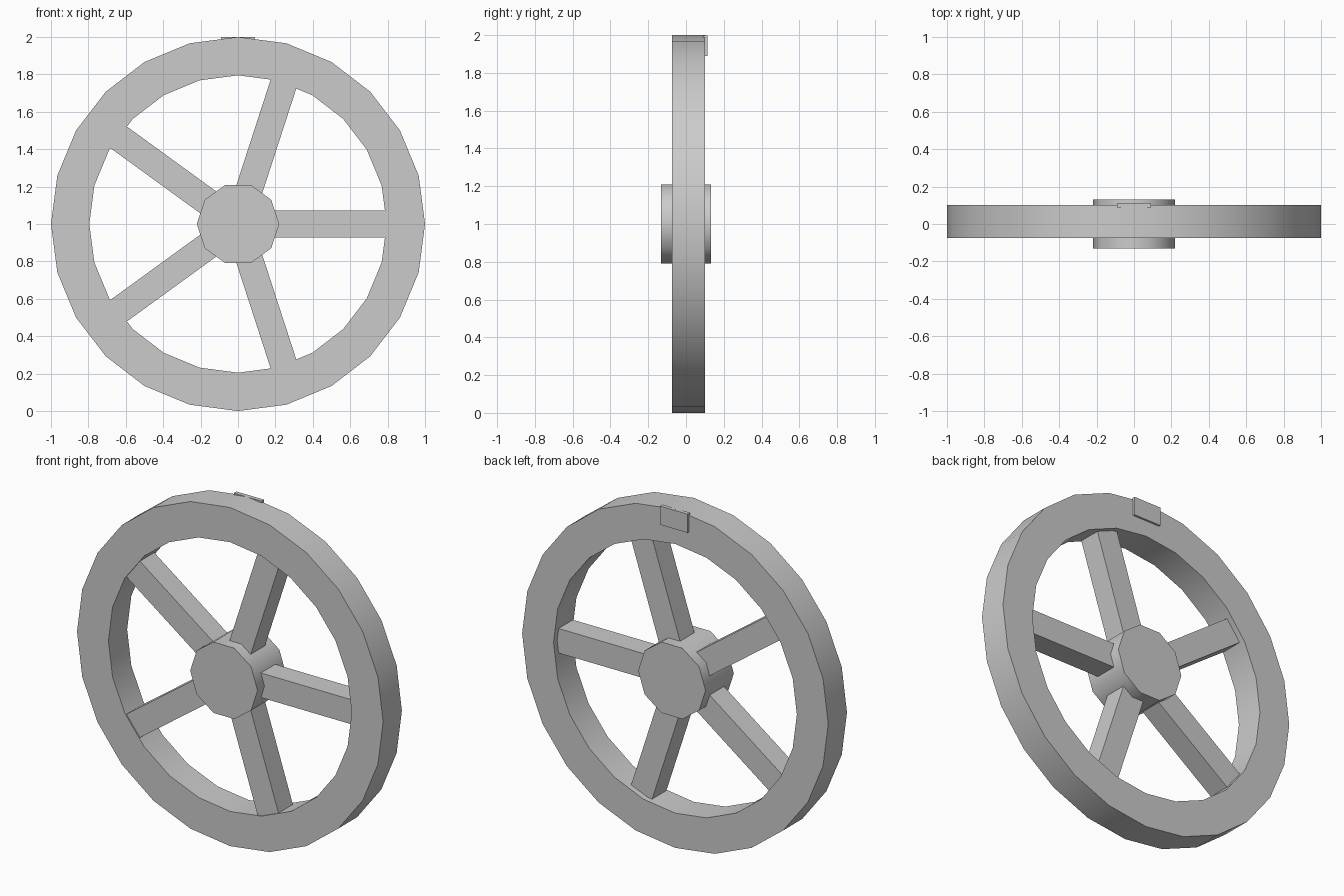
import bpy
import bmesh
from math import cos, sin, pi, radians
from mathutils import Matrix, Vector

cube = bpy.data.objects.get("Cube")
if cube:
    bpy.data.objects.remove(cube, do_unlink=True)

# One plain grey for the whole wheel
grey = bpy.data.materials.new("plain_grey")
grey.use_nodes = True
grey.diffuse_color = (0.6, 0.6, 0.6, 1)
grey.node_tree.nodes["Principled BSDF"].inputs["Base Color"].default_value = grey.diffuse_color

CENTRE = Vector((0, 0, 1))


def finish(name, bm, smooth_angle=None):
    bmesh.ops.recalc_face_normals(bm, faces=bm.faces)
    mesh = bpy.data.meshes.new(name)
    bm.to_mesh(mesh)
    bm.free()
    mesh.materials.append(grey)
    obj = bpy.data.objects.new(name, mesh)
    bpy.context.collection.objects.link(obj)
    if smooth_angle:
        bpy.ops.object.select_all(action="DESELECT")
        obj.select_set(True)
        bpy.context.view_layer.objects.active = obj
        bpy.ops.object.shade_smooth_by_angle(angle=radians(smooth_angle))
    return obj


def lathe(name, profile, sides, smooth_angle, closed):
    """Turn (radius, y) points about the wheel's axle."""
    bm = bmesh.new()
    rings = []
    for i in range(sides):
        a = 2 * pi * i / sides
        rings.append([bm.verts.new(CENTRE + Vector((r * cos(a), y, r * sin(a))))
                      for r, y in profile])
    n = len(profile)
    for i, ring in enumerate(rings):
        after = rings[(i + 1) % sides]
        for k in range(n if closed else n - 1):
            j = (k + 1) % n
            bm.faces.new((ring[k], after[k], after[j], ring[j]))
    if not closed:
        for k in (0, n - 1):
            bm.faces.new([ring[k] for ring in rings])
    return finish(name, bm, smooth_angle)


def box(name, size, matrix):
    bm = bmesh.new()
    bmesh.ops.create_cube(bm, size=1, matrix=matrix @ Matrix.Diagonal((*size, 1)))
    return finish(name, bm)


# Rim: square-section ring
lathe("rim", [(1, -0.074), (1, 0.101), (0.795, 0.101), (0.795, -0.074)], 24, 40, True)

# Hub: ten-sided drum
lathe("hub", [(0.22, -0.132), (0.22, 0.132)], 10, 40, False)

# Spokes: bars from the hub into the rim
INNER, OUTER = 0.08, 0.85
for i in range(5):
    turn = Matrix.Translation(CENTRE) @ Matrix.Rotation(-2 * pi * i / 5, 4, "Y")
    box(f"spoke_{i + 1}", (OUTER - INNER, 0.134, 0.145),
        turn @ Matrix.Translation(((INNER + OUTER) / 2, 0, 0)))

# Small marker plate at the top of the rim's back
box("marker_plate", (0.18, 0.024, 0.11), Matrix.Translation((0, 0.101, 1.944)))
